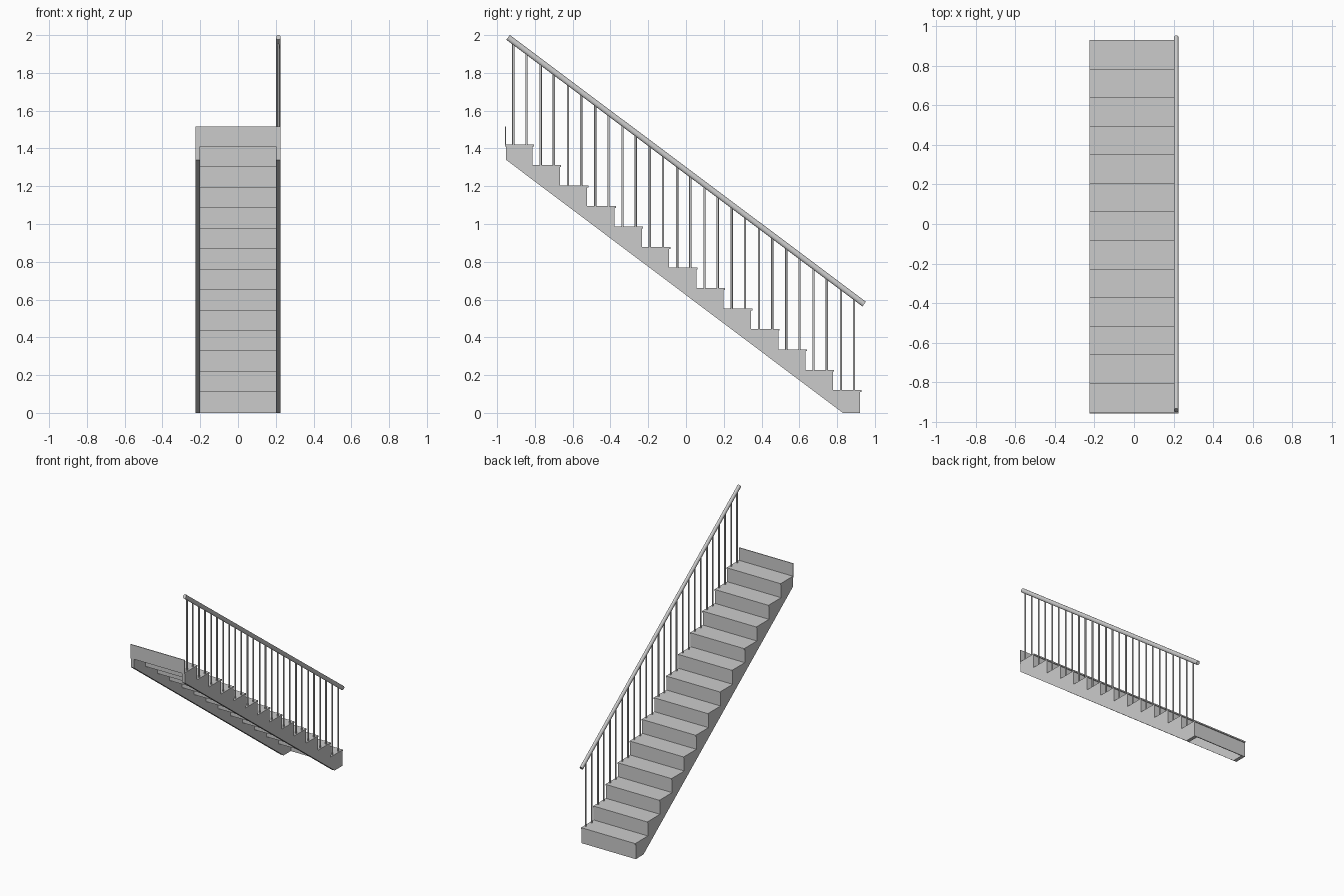
import bpy, bmesh, math
from mathutils import Vector, Matrix

if "Cube" in bpy.data.objects:
    bpy.data.objects.remove(bpy.data.objects["Cube"])

STEPS, RUN, RISE = 13, 0.1445, 0.1083
HALF_W, BOARD = 0.226, 0.026          # stair half width, stringer thickness
NOSE_Y, FACE_Y, TOP_Z = 0.929, 0.922, 0.12
TREAD_T, RISER_T = 0.01, 0.006
RAIL_X = 0.2135
RAIL_LOW, RAIL_HIGH = Vector((RAIL_X, 0.943, 0.576)), Vector((RAIL_X, -0.942, 1.988))

grey = bpy.data.materials.new("light grey")
grey.diffuse_color = (0.6, 0.6, 0.6, 1)
grey.use_nodes = True
grey.node_tree.nodes["Principled BSDF"].inputs["Base Color"].default_value = grey.diffuse_color


def finish(bm, name):
    bmesh.ops.recalc_face_normals(bm, faces=bm.faces)
    mesh = bpy.data.meshes.new(name)
    bm.to_mesh(mesh)
    bm.free()
    mesh.materials.append(grey)
    obj = bpy.data.objects.new(name, mesh)
    bpy.context.collection.objects.link(obj)
    return obj


def add_box(bm, lo, hi):
    lo, hi = Vector(lo), Vector(hi)
    size = hi - lo
    bmesh.ops.create_cube(bm, size=1, matrix=Matrix.Translation((lo + hi) / 2) @ Matrix.Diagonal((*size, 1)))


def add_rod(bm, a, b, width, height, sides):
    d = b - a
    rot = d.to_track_quat('Z', 'X').to_matrix().to_4x4()
    # widen the local axis that lies along world x by width, the other by height
    along_x = abs(rot.col[0].x) > 0.5
    sx, sy = (width, height) if along_x else (height, width)
    m = Matrix.Translation((a + b) / 2) @ rot @ Matrix.Diagonal((sx, sy, 1, 1))
    res = bmesh.ops.create_cone(bm, cap_ends=True, segments=sides, radius1=0.5, radius2=0.5,
                                depth=d.length, matrix=m)
    for f in {f for v in res["verts"] for f in v.link_faces}:
        f.smooth = len(f.verts) == 4


# Treads and risers
treads, risers = bmesh.new(), bmesh.new()
for i in range(STEPS + 1):
    face = FACE_Y - i * RUN
    top = TOP_Z + i * RISE
    bottom = 0 if i == 0 else top - RISE - TREAD_T
    if i < STEPS:
        add_box(treads, (-HALF_W, face - RUN, top - TREAD_T), (HALF_W, NOSE_Y - i * RUN, top))
        top -= TREAD_T
    else:
        top = 1.515
    add_box(risers, (-HALF_W, face - RISER_T + 0.004 * (i == STEPS), bottom),
            (HALF_W, face + 0.004 * (i == STEPS), top))
finish(treads, "treads")
finish(risers, "risers")

# Sawtooth stringers on both sides
profile = [(0.83, 0), (FACE_Y - RISER_T, 0)]
for i in range(STEPS):
    y = FACE_Y - RISER_T - i * RUN
    z = TOP_Z + i * RISE - TREAD_T
    profile += [(y, z), (max(y - RUN, -0.953), z)]
profile.append((-0.953, 1.34))
for side, x0 in (("left", -HALF_W), ("right", HALF_W - BOARD)):
    bm = bmesh.new()
    face = bm.faces.new([bm.verts.new((x0, y, z)) for y, z in profile])
    ext = bmesh.ops.extrude_face_region(bm, geom=[face])
    bmesh.ops.translate(bm, vec=(BOARD, 0, 0),
                        verts=[v for v in ext["geom"] if isinstance(v, bmesh.types.BMVert)])
    finish(bm, side + "_stringer")

# Two balusters per tread, reaching up into the rail
bm = bmesh.new()
slope = (RAIL_HIGH.z - RAIL_LOW.z) / (RAIL_HIGH.y - RAIL_LOW.y)
for i in range(STEPS):
    for y in (0.89 - i * RUN, 0.82 - i * RUN):
        rail_z = RAIL_LOW.z + (y - RAIL_LOW.y) * slope
        add_rod(bm, Vector((RAIL_X, y, TOP_Z + i * RISE)), Vector((RAIL_X, y, rail_z)), 0.012, 0.012, 10)
finish(bm, "balusters")

# Sloping handrail
bm = bmesh.new()
add_rod(bm, RAIL_LOW, RAIL_HIGH, 0.025, 0.031, 16)
finish(bm, "handrail")
